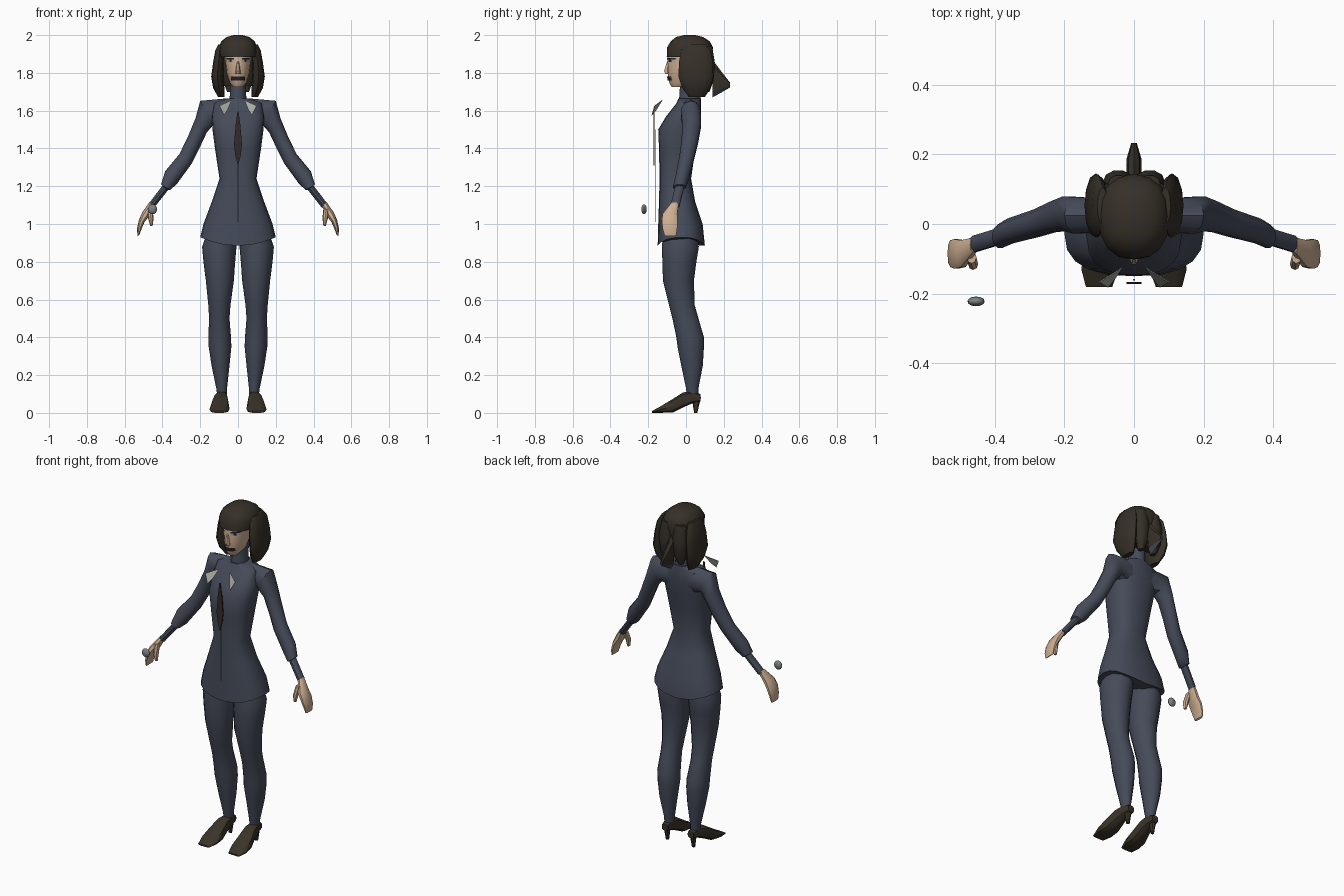
import bpy, bmesh, math
from mathutils import Vector as V


def material(name, rgb):
    m = bpy.data.materials.new(name)
    m.diffuse_color = (*rgb, 1)
    return m


NAVY = material("navy_cloth", (0.060, 0.070, 0.100))
HAIR = material("dark_brown_hair", (0.036, 0.029, 0.021))
SHOE = material("brown_leather", (0.042, 0.033, 0.022))
SKIN = material("skin", (0.62, 0.43, 0.29))
DARK = material("near_black", (0.018, 0.015, 0.018))
PALE = material("pale_grey", (0.40, 0.43, 0.37))
GREY = material("steel_grey", (0.20, 0.22, 0.22))
TIE = material("dark_tie", (0.034, 0.024, 0.021))


def finish(name, bm, mat, mirror=False, angle=40):
    bmesh.ops.recalc_face_normals(bm, faces=bm.faces)
    me = bpy.data.meshes.new(name)
    bm.to_mesh(me)
    bm.free()
    ob = bpy.data.objects.new(name, me)
    bpy.context.collection.objects.link(ob)
    me.materials.append(mat)
    if mirror:
        ob.modifiers.new("mirror", "MIRROR").use_mirror_merge = False
    bpy.ops.object.select_all(action="DESELECT")
    ob.select_set(True)
    bpy.context.view_layer.objects.active = ob
    bpy.ops.object.shade_smooth_by_angle(angle=math.radians(angle))
    return ob


def loft(name, rings, mat, n=12, p=1.0, mirror=False, angle=40, tweak=None):
    """Skin closed rings, each given as centre and two half axes."""
    bm = bmesh.new()
    f = lambda t: math.copysign(abs(t) ** p, t)
    loops = []
    for c, a, b in rings:
        ts = [2 * math.pi * i / n for i in range(n)]
        loops.append([bm.verts.new(V(c) + V(a) * f(math.cos(t)) + V(b) * f(math.sin(t))) for t in ts])
    if tweak:
        tweak(loops)
    for l, m in zip(loops, loops[1:]):
        for i in range(n):
            j = (i + 1) % n
            bm.faces.new((l[i], l[j], m[j], m[i]))
    bm.faces.new(loops[0])
    bm.faces.new(loops[-1])
    return finish(name, bm, mat, mirror, angle)


def level(z, rx, y0, y1, x=0):
    """Horizontal ring from front y0 to back y1."""
    return (x, (y0 + y1) / 2, z), (rx, 0, 0), (0, (y1 - y0) / 2, 0)


def limb(xo, zo, xi, zi, y, ry):
    """Limb ring between an outer and an inner point."""
    return ((xo + xi) / 2, y, (zo + zi) / 2), ((xo - xi) / 2, 0, (zo - zi) / 2), (0, ry, 0)


def upright(y, z0, z1, rx, x=0):
    """Ring facing along y."""
    return (x, y, (z0 + z1) / 2), (rx, 0, 0), (0, 0, (z1 - z0) / 2)


def plate(name, pts, mat, mirror=False, thick=0.004):
    """Thin flat plate from an outline."""
    bm = bmesh.new()
    face = bm.faces.new([bm.verts.new(p) for p in pts])
    face.normal_update()
    out = bmesh.ops.extrude_face_region(bm, geom=[face])["geom"]
    off = face.normal * thick
    for v in out:
        if isinstance(v, bmesh.types.BMVert):
            v.co += off
    return finish(name, bm, mat, mirror, 20)


# Jacket, with the hem raised at the hips
def raise_hem(loops):
    for v in loops[0]:
        v.co.z += 0.045 * (v.co.x / 0.2) ** 2


loft("jacket", [level(*r) for r in (
    (0.885, 0.20, -0.15, 0.10), (1.0, 0.183, -0.147, 0.088), (1.12, 0.138, -0.143, 0.048),
    (1.24, 0.098, -0.14, 0.027), (1.40, 0.122, -0.143, 0.05), (1.50, 0.135, -0.147, 0.07),
    (1.57, 0.14, -0.105, 0.08), (1.64, 0.13, -0.05, 0.08), (1.665, 0.06, -0.04, 0.078))],
    NAVY, 20, 0.8, tweak=raise_hem)
loft("neck", [level(1.62, 0.055, -0.04, 0.08), level(1.68, 0.043, -0.035, 0.075),
              level(1.77, 0.043, -0.03, 0.075)], NAVY, 12)

# Sleeves with a stepped cuff
loft("sleeve", [limb(*r) for r in (
    (0.06, 1.665, 0.06, 1.50, 0.025, 0.05), (0.20, 1.652, 0.13, 1.525, 0.025, 0.055),
    (0.225, 1.56, 0.165, 1.485, 0.03, 0.052), (0.262, 1.47, 0.205, 1.40, 0.02, 0.046),
    (0.31, 1.37, 0.245, 1.32, 0.003, 0.041), (0.385, 1.28, 0.325, 1.21, -0.02, 0.037),
    (0.408, 1.21, 0.36, 1.18, -0.035, 0.035), (0.400, 1.203, 0.370, 1.180, -0.035, 0.025),
    (0.475, 1.105, 0.445, 1.085, -0.058, 0.025))], NAVY, 10, mirror=True)

# Hands
loft("hand", [limb(*r) for r in (
    (0.47, 1.115, 0.445, 1.095, -0.06, 0.022), (0.508, 1.06, 0.472, 1.04, -0.085, 0.04),
    (0.525, 1.02, 0.495, 1.01, -0.086, 0.044), (0.535, 0.975, 0.51, 0.975, -0.085, 0.04),
    (0.532, 0.937, 0.522, 0.942, -0.083, 0.032))], SKIN, 10, 0.8, True)
loft("thumb", [limb(*r) for r in (
    (0.48, 1.08, 0.452, 1.08, -0.095, 0.018), (0.476, 1.03, 0.447, 1.03, -0.115, 0.017),
    (0.465, 0.99, 0.452, 0.99, -0.115, 0.01))], SKIN, 8, mirror=True)

# Trouser legs
loft("trouser_leg", [limb(xo, z, xi, z, y, ry) for z, xo, xi, y, ry in (
    (0.95, 0.165, 0.005, -0.03, 0.09), (0.88, 0.19, 0.008, -0.03, 0.098),
    (0.80, 0.183, 0.015, -0.035, 0.09), (0.70, 0.17, 0.022, -0.04, 0.082),
    (0.57, 0.157, 0.04, -0.022, 0.068), (0.50, 0.153, 0.045, -0.003, 0.069),
    (0.40, 0.157, 0.037, 0.022, 0.073), (0.35, 0.155, 0.035, 0.025, 0.07),
    (0.25, 0.14, 0.045, 0.032, 0.057), (0.13, 0.115, 0.058, 0.033, 0.033),
    (0.09, 0.11, 0.06, 0.035, 0.03))], NAVY, 12, mirror=True)

# High-heeled shoes
loft("shoe", [upright(*r) for r in (
    (-0.18, 0, 0.01, 0.038, 0.10), (-0.13, 0, 0.038, 0.053, 0.098), (-0.07, 0, 0.075, 0.048, 0.095),
    (-0.015, 0.028, 0.11, 0.037, 0.09), (0.035, 0.05, 0.115, 0.03, 0.086),
    (0.078, 0.06, 0.10, 0.02, 0.085))], SHOE, 10, 0.7, True)
loft("heel", [level(*r) for r in (
    (0.085, 0.022, 0.025, 0.08, 0.086), (0.045, 0.014, 0.036, 0.07, 0.086),
    (0, 0.01, 0.043, 0.06, 0.086))], SHOE, 8, mirror=True)

# Head and face
FACE = ((1.725, 0.026, -0.075, -0.01), (1.75, 0.046, -0.09, 0.05), (1.80, 0.06, -0.097, 0.08),
        (1.87, 0.069, -0.099, 0.10), (1.93, 0.07, -0.09, 0.10))
loft("head", [level(*r) for r in FACE], SKIN, 16)
loft("nose", [level(1.795, 0.015, -0.112, -0.08), level(1.81, 0.013, -0.119, -0.08),
              level(1.86, 0.006, -0.101, -0.085)], SKIN, 6)


def face_y(x, z):
    for r, s in zip(FACE, FACE[1:]):
        if z <= s[0]:
            t = (z - r[0]) / (s[0] - r[0])
            rx, y0, y1 = (r[k] + (s[k] - r[k]) * t for k in (1, 2, 3))
            return (y0 + y1) / 2 - (y1 - y0) / 2 * math.sqrt(max(0, 1 - (x / rx) ** 2))


def face_strip(name, x0, x1, z0, z1, mat, lift, mirror=False):
    """Strip that follows the curve of the face."""
    bm = bmesh.new()
    cols = []
    for i in range(7):
        x = x0 + (x1 - x0) * i / 6
        cols.append([bm.verts.new((x, face_y(x, z) - lift, z)) for z in (z0, z1)])
    for a, b in zip(cols, cols[1:]):
        bm.faces.new((a[0], b[0], b[1], a[1]))
    return finish(name, bm, mat, mirror)


face_strip("mouth", -0.036, 0.036, 1.760, 1.782, DARK, 0.006)
face_strip("eye_white", 0.022, 0.056, 1.858, 1.872, PALE, 0.003, True)
face_strip("iris", 0.034, 0.046, 1.857, 1.873, DARK, 0.005, True)
face_strip("eyelash", 0.020, 0.060, 1.871, 1.879, DARK, 0.006, True)

# Hair: cap with fringe, back mass, locks and tail
loft("hair_cap", [level(*r) for r in (
    (1.885, 0.098, -0.102, 0.135), (1.935, 0.102, -0.1, 0.143), (1.968, 0.088, -0.08, 0.125),
    (1.99, 0.06, -0.052, 0.09), (2.0, 0.025, -0.01, 0.05))], HAIR, 16, 0.85)
loft("back_hair", [level(1.73, 0.085, 0.065, 0.12), level(1.80, 0.10, 0.03, 0.135),
                   level(1.93, 0.10, 0.0, 0.14)], HAIR, 14, 0.85)
loft("side_lock", [level(*r) for r in (
    (1.95, 0.015, 0, 0.105, 0.09), (1.92, 0.023, -0.025, 0.13, 0.097), (1.86, 0.028, -0.037, 0.142, 0.103),
    (1.78, 0.032, -0.04, 0.145, 0.11), (1.72, 0.03, -0.02, 0.13, 0.102),
    (1.672, 0.017, 0.015, 0.10, 0.088))], HAIR, 12, mirror=True)
loft("back_lock", [level(*r) for r in (
    (1.94, 0.03, 0.09, 0.14, 0.045), (1.85, 0.044, 0.09, 0.155, 0.045),
    (1.76, 0.038, 0.085, 0.148, 0.043), (1.70, 0.016, 0.09, 0.125, 0.042))], HAIR, 10, mirror=True)
tail = loft("hair_tail", [upright(0.14, 1.67, 1.87, 0.022), upright(0.185, 1.695, 1.81, 0.022),
                          upright(0.232, 1.722, 1.75, 0.008)], HAIR, 8, angle=25)
tail.data.materials.append(NAVY)
for f in tail.data.polygons:
    if f.normal.z < -0.25:
        f.material_index = 1

# Collar points, tie and front fastening
plate("collar_point", [(0.10, -0.165, 1.625), (0.075, -0.18, 1.575), (0.055, -0.155, 1.605),
                       (0.035, -0.125, 1.655)], PALE, True, 0.003)
plate("tie", [(0, -0.172, 1.31), (0.014, -0.172, 1.36), (0.021, -0.172, 1.42), (0.013, -0.172, 1.52),
              (0.003, -0.172, 1.595), (-0.003, -0.172, 1.595), (-0.013, -0.172, 1.52),
              (-0.021, -0.172, 1.42), (-0.014, -0.172, 1.36)], TIE, thick=0.006)
plate("front_fastening", [(-0.003, -0.162, 1.01), (0.003, -0.162, 1.01), (0.003, -0.162, 1.5),
                          (-0.003, -0.162, 1.5)], GREY)

# Small round charm in front of one wrist
bm = bmesh.new()
bmesh.ops.create_uvsphere(bm, u_segments=12, v_segments=8, radius=1)
for v in bm.verts:
    v.co = V((-0.453 + v.co.x * 0.025, -0.222 + v.co.y * 0.014, 1.078 + v.co.z * 0.026))
finish("charm", bm, GREY)
